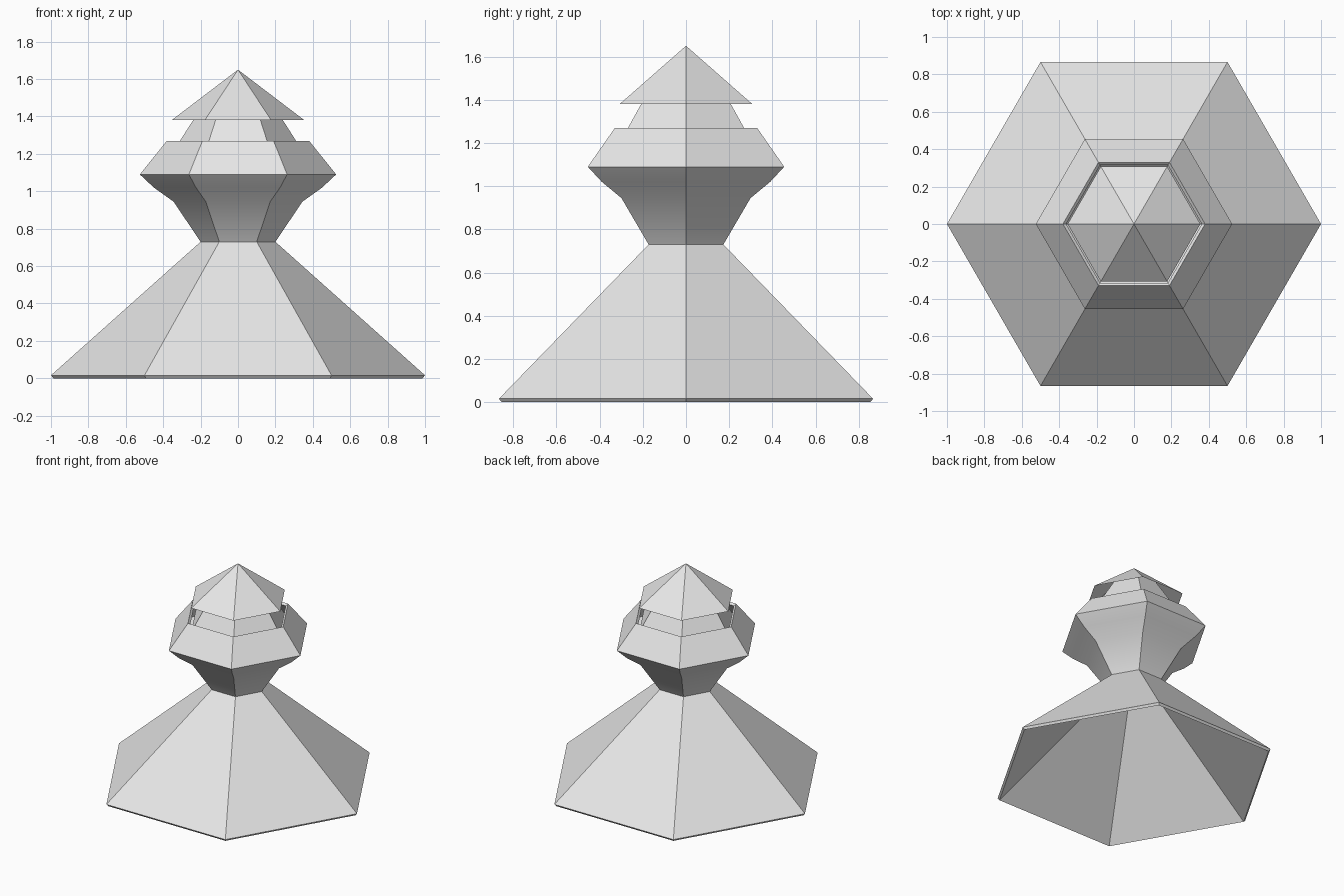
import bpy
import bmesh
from math import cos, sin, pi

cube = bpy.data.objects.get("Cube")
if cube:
    bpy.data.objects.remove(cube, do_unlink=True)

SIDES = 6

grey = bpy.data.materials.new("light_grey")
grey.use_nodes = True
grey.diffuse_color = (0.8, 0.8, 0.8, 1)
grey.node_tree.nodes["Principled BSDF"].inputs["Base Color"].default_value = (0.8, 0.8, 0.8, 1)


def hex_shell(name, profile, thickness=0):
    """Sweep (radius, height) points, bottom to top, around six corners."""
    bm = bmesh.new()
    rings = []
    for r, z in profile:
        if r == 0:
            rings.append([bm.verts.new((0, 0, z))] * SIDES)
        else:
            angles = [2 * pi * i / SIDES for i in range(SIDES)]
            rings.append([bm.verts.new((r * cos(a), r * sin(a), z)) for a in angles])
    for low, high in zip(rings, rings[1:]):
        for i in range(SIDES):
            j = (i + 1) % SIDES
            corners = [low[i], low[j], high[j], high[i]]
            bm.faces.new(list(dict.fromkeys(corners)))
    mesh = bpy.data.meshes.new(name)
    bm.to_mesh(mesh)
    bm.free()
    mesh.materials.append(grey)
    obj = bpy.data.objects.new(name, mesh)
    bpy.context.collection.objects.link(obj)
    bpy.ops.object.select_all(action='DESELECT')
    obj.select_set(True)
    bpy.context.view_layer.objects.active = obj
    if thickness:
        wall = obj.modifiers.new("wall", 'SOLIDIFY')
        wall.thickness = thickness
        wall.offset = -1
        wall.use_even_offset = True
        bpy.ops.object.modifier_apply(modifier=wall.name)
    bpy.ops.object.shade_smooth_by_angle()
    return obj


# Hollow flared skirt, narrow neck, curved bowl and sloping collar
hex_shell("skirt_and_bowl", [
    (1.0, 0.016), (0.2, 0.73),
    (0.345, 0.945), (0.45, 1.02), (0.525, 1.09),
    (0.38, 1.27),
], thickness=0.02)

# Tapered inner band between collar and cap
hex_shell("inner_band", [(0.355, 1.2), (0.24, 1.38), (0.14, 1.54)])

# Open pointed cap
hex_shell("cap", [(0.355, 1.38), (0, 1.65)])
